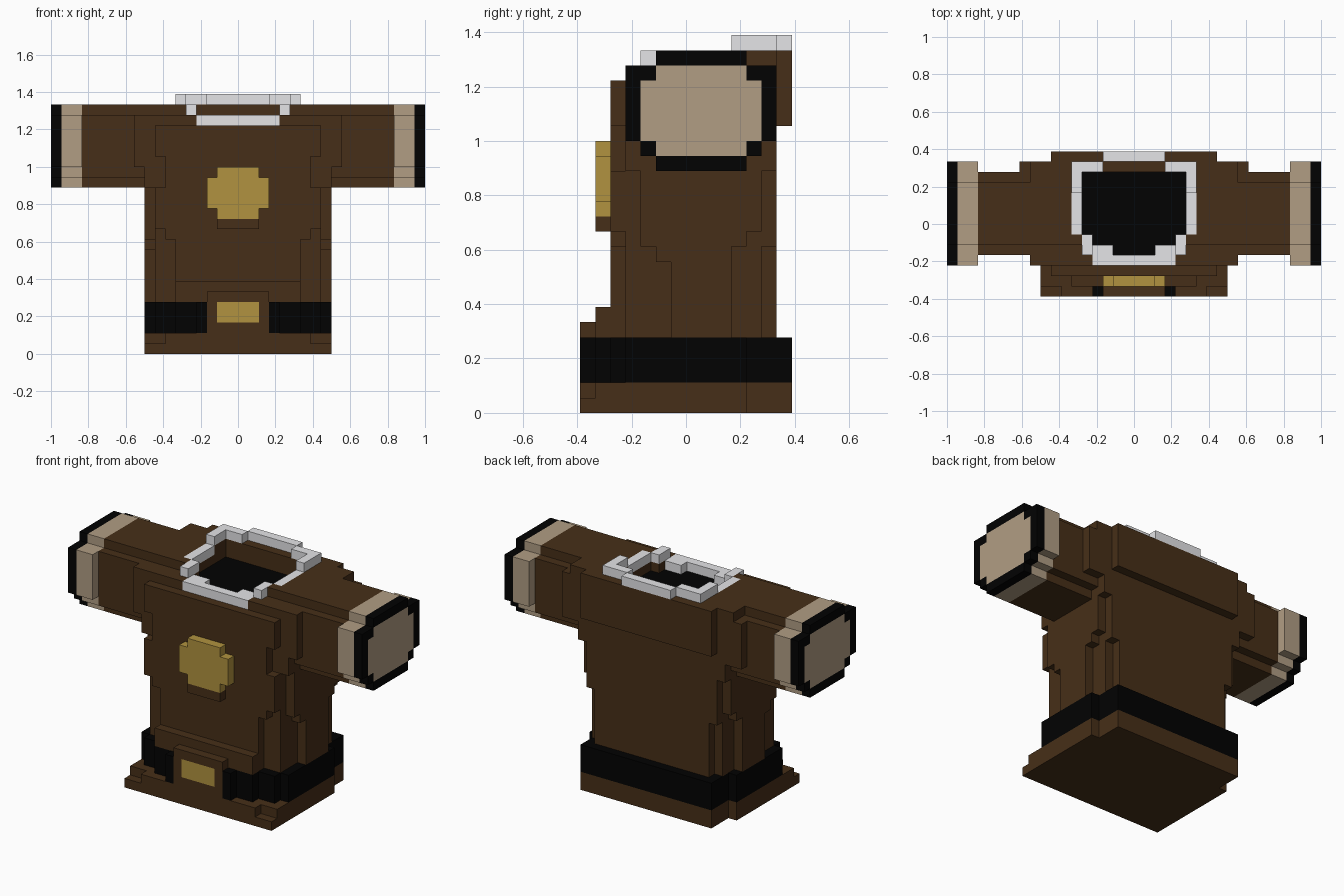
import bpy, bmesh, math
from mathutils import Vector

if "Cube" in bpy.data.objects:
    bpy.data.objects.remove(bpy.data.objects["Cube"])

U = 1 / 18          # size of one block
cells = {}          # block position -> part name


def box(part, x0, x1, y0, y1, z0, z1):
    """Fill (or carve, when part is None) a range of blocks."""
    for x in range(x0, x1):
        for y in range(y0, y1):
            for z in range(z0, z1):
                if part is None:
                    cells.pop((x, y, z), None)
                else:
                    cells[x, y, z] = part


def mid(part, w, y0, y1, z0, z1):
    """Box centred on x."""
    box(part, -w, w, y0, y1, z0, z1)


def pair(part, x0, x1, y0, y1, z0, z1):
    """Box and its mirror image."""
    box(part, x0, x1, y0, y1, z0, z1)
    box(part, -x1, -x0, y0, y1, z0, z1)


# Hem
mid("hem", 9, -7, 4, 0, 1)
mid("hem", 8, 4, 7, 0, 2)
mid("hem", 7, -7, -6, 1, 2)
mid("hem", 9, -6, 4, 1, 2)

# Torso core with stepped side panels and back
mid("torso", 8, -4, 5, 2, 19)
mid("torso", 7, 5, 6, 2, 11)
mid("torso", 8, 5, 6, 11, 19)
mid("torso", 9, -3, 4, 11, 12)
mid("torso", 9, -3, 5, 12, 16)
mid("torso", 9, -2, 3, 10, 11)
mid("torso", 9, -1, 3, 5, 10)
mid("torso", 9, -4, 6, 16, 19)

# Stepped front panel
for w, z0, z1 in ((6, 2, 11), (7, 11, 12), (8, 12, 16), (7, 16, 19), (8, 19, 22)):
    mid("front_panel", w, -5, -4, z0, z1)
mid("front_panel", 6, -6, -5, 2, 7)

# Shoulders and upper back
mid("shoulders", 10, -4, 6, 18, 23)
mid("shoulders", 11, -3, 6, 18, 23)
mid("shoulders", 11, -3, 5, 17, 23)
mid("shoulders", 10, -2, 6, 23, 24)
mid("upper_back", 8, 6, 7, 19, 24)

# Sleeves, cuffs and cuff rims
pair("sleeve", 9, 15, -3, 5, 17, 23)
pair("sleeve", 9, 15, -2, 4, 16, 24)
for part, x0, x1 in (("cuff", 15, 17), ("cuff_rim", 17, 18)):
    pair(part, x0, x1, -4, 6, 18, 23)
    pair(part, x0, x1, -3, 5, 17, 18)
    pair(part, x0, x1, -2, 4, 16, 17)
    pair(part, x0, x1, -2, 4, 23, 24)
pair("cuff_opening", 17, 18, -3, 5, 18, 22)
pair("cuff_opening", 17, 18, -2, 4, 17, 23)

# Belt with stepped corners
mid("belt", 9, -2, 4, 2, 5)
mid("belt", 8, -5, 7, 2, 5)
mid("belt", 9, -4, -2, 2, 5)
mid("belt", 6, -6, -5, 2, 5)
pair("belt", 3, 4, -7, -6, 2, 5)

# Buckle on its backing plate
mid("buckle_plate", 3, -7, -5, 2, 6)
mid("buckle", 2, -7, -6, 3, 5)

# Chest medallion
mid("medallion_base", 2, -6, -5, 12, 13)
mid("medallion", 3, -6, -5, 14, 17)
mid("medallion", 2, -6, -5, 13, 18)

# Neck opening with a dark floor
mid(None, 5, -1, 5, 22, 25)
mid(None, 4, -4, -1, 22, 25)
mid(None, 5, -4, -1, 23, 25)
mid(None, 6, -1, 3, 24, 25)
mid("neck_floor", 5, -1, 5, 21, 22)
mid("neck_floor", 4, -3, -1, 21, 22)

# Collar rising from front to back
mid("collar", 4, -4, -3, 22, 23)
pair("collar", 2, 4, -3, -2, 22, 23)
pair("collar", 4, 5, -3, -1, 23, 24)
pair("collar", 5, 6, -1, 3, 23, 24)
pair("collar", 5, 6, 3, 6, 24, 25)
pair("collar", 3, 6, 5, 6, 24, 25)
mid("collar", 3, 6, 7, 24, 25)


# Colours
def material(name, rgb):
    m = bpy.data.materials.new(name)
    m.diffuse_color = (*rgb, 1)
    m.use_nodes = True
    m.node_tree.nodes["Principled BSDF"].inputs["Base Color"].default_value = m.diffuse_color
    return m


brown = material("brown_cloth", (0.062, 0.028, 0.009))
black = material("black_leather", (0.0006, 0.0006, 0.0006))
gold = material("gold", (0.44, 0.29, 0.05))
cream = material("cream_cloth", (0.44, 0.34, 0.23))
white = material("pale_grey", (0.78, 0.78, 0.8))
colours = {"belt": black, "cuff_rim": black, "neck_floor": black,
           "buckle": gold, "medallion": gold, "cuff": cream,
           "cuff_opening": cream, "collar": white}


def build(part):
    """Make one object from the exposed block faces of a part."""
    bm = bmesh.new()
    for pos in [p for p, name in cells.items() if name == part]:
        centre = Vector(pos) + Vector((0.5, 0.5, 0.5))
        for axis in range(3):
            for sign in (-1, 1):
                n = Vector((0, 0, 0))
                n[axis] = sign
                if tuple(pos[i] + int(n[i]) for i in range(3)) in cells:
                    continue
                a = Vector((0, 0, 0))
                a[(axis + 1) % 3] = 0.5
                b = n.cross(a)
                c = centre + n * 0.5
                bm.faces.new([bm.verts.new((c + d) * U)
                              for d in (-a - b, a - b, a + b, b - a)])
    bmesh.ops.remove_doubles(bm, verts=bm.verts[:], dist=0.001)
    bmesh.ops.dissolve_limit(bm, angle_limit=math.radians(1),
                             verts=bm.verts[:], edges=bm.edges[:])
    mesh = bpy.data.meshes.new(part)
    bm.to_mesh(mesh)
    bm.free()
    mesh.materials.append(colours.get(part, brown))
    bpy.context.collection.objects.link(bpy.data.objects.new(part, mesh))


for part in sorted(set(cells.values())):
    build(part)
